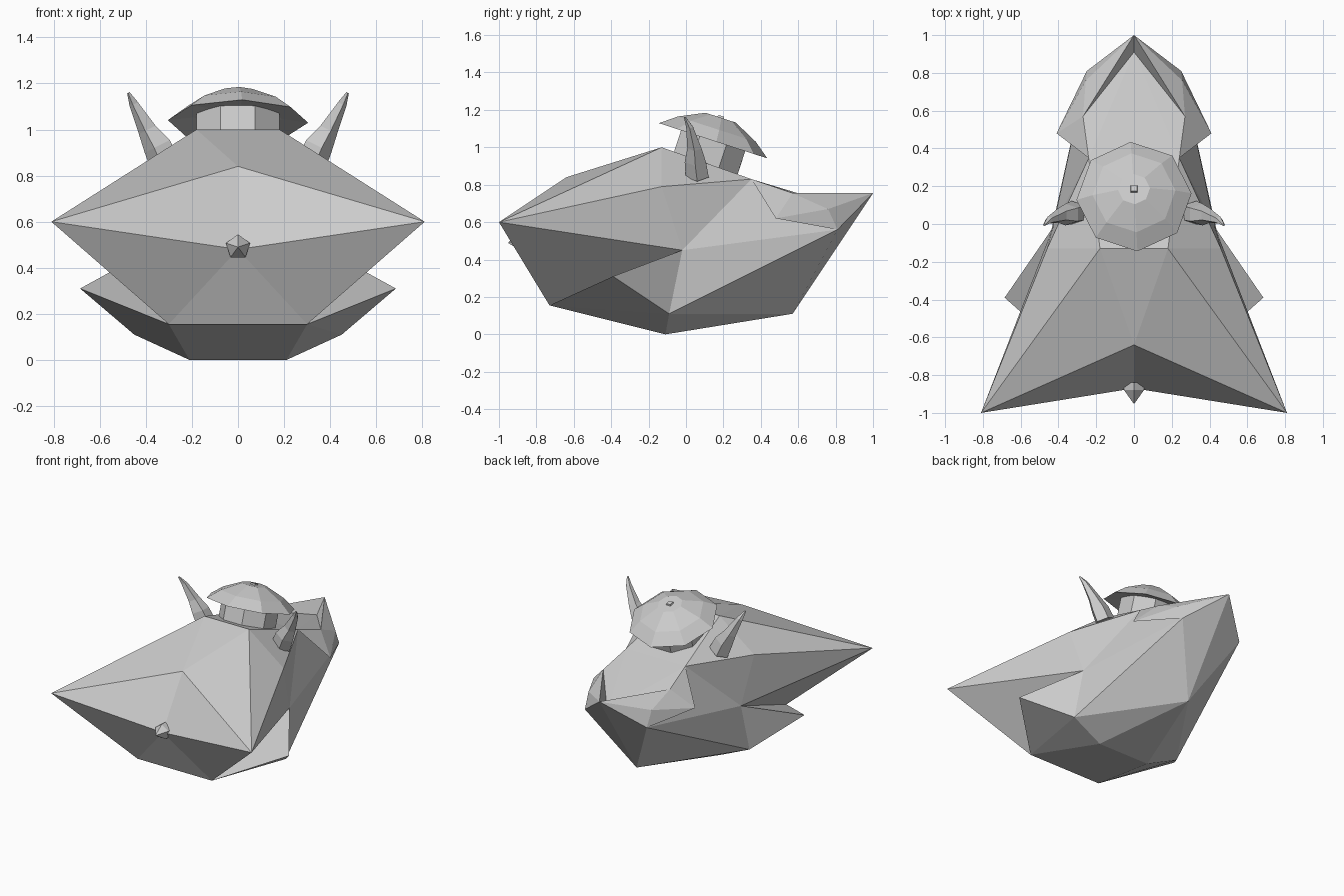
import bpy, bmesh, math
from mathutils import Vector, Matrix

if "Cube" in bpy.data.objects:
    bpy.data.objects.remove(bpy.data.objects["Cube"])

grey = bpy.data.materials.new("light grey")
grey.diffuse_color = (0.6, 0.6, 0.6, 1)
grey.use_nodes = True
grey.node_tree.nodes["Principled BSDF"].inputs["Base Color"].default_value = grey.diffuse_color


def finish(name, bm):
    bmesh.ops.recalc_face_normals(bm, faces=bm.faces)
    me = bpy.data.meshes.new(name)
    bm.to_mesh(me)
    bm.free()
    me.materials.append(grey)
    ob = bpy.data.objects.new(name, me)
    bpy.context.collection.objects.link(ob)
    return ob


def loft(name, rings, matrix=Matrix()):
    """Closed skin through a list of equal-length point rings."""
    bm = bmesh.new()
    vs = [[bm.verts.new(matrix @ Vector(p)) for p in r] for r in rings]
    n = len(vs[0])
    for a, b in zip(vs, vs[1:]):
        for i in range(n):
            bm.faces.new((a[i], a[(i + 1) % n], b[(i + 1) % n], b[i]))
    bm.faces.new(vs[0][::-1])
    bm.faces.new(vs[-1])
    return finish(name, bm)


def circle(r, z, n=8, c=(0, 0), turn=0.0):
    return [(c[0] + r * math.cos(math.tau * i / n + turn),
             c[1] + r * math.sin(math.tau * i / n + turn), z) for i in range(n)]


# Faceted body: right-hand corners; a lower-case letter is the mirrored corner
corners = {
    "A": (.81, -1, .60), "B": (0, -.64, .84), "C": (0, -.87, .48),
    "D": (.18, -.13, 1.0), "E": (.30, -.73, .155), "F": (.21, -.11, 0),
    "G": (.685, -.39, .31), "H": (.45, -.09, .11), "P": (.46, -.13, .79),
    "Q": (.43, -.02, .45), "R": (0, .57, .11), "S": (.25, .81, .56),
    "T": (.41, .48, .62), "U": (.24, .35, .83), "V": (.27, .57, .755),
    "W": (0, 1, .755), "X": (.255, .76, .67), "K": (0, .91, .66),
}
side = ("ABD ADP APQ AQE EQG GQH EGH EHF FHR HQS HSR RSW WSX WXV VXT XST "
        "UVT UTS PDU PUQ QUS ABC ACE VWK UVK").split()
middle = "BDd CEe EFfe FfR DUud UKu".split()
bm = bmesh.new()
v = {}
for k, (x, y, z) in corners.items():
    v[k] = bm.verts.new((x, y, z))
    v[k.lower()] = bm.verts.new((-x, y, z)) if x else v[k]
for f in side + [s.lower() for s in side] + middle:
    bm.faces.new([v[c] for c in f])
finish("body", bm)

# Hat and neck, tipped towards the back
tip = Matrix.Translation((0, .145, 1.035)) @ Matrix.Rotation(math.radians(-18), 4, 'X')
loft("hat", [circle(.19, .015, turn=.06), circle(.305, 0, turn=.06),
             circle(.22, .065, turn=.06), circle(.085, .13, turn=.06)], tip)
loft("neck", [circle(.195, -.17, turn=.39), circle(.195, .03, turn=.39)], tip)
loft("hat_button", [circle(.03, .12, 4, turn=math.pi / 4),
                    circle(.022, .14, 4, turn=math.pi / 4)], tip)

# Pair of curved, tapering horns
for name, s in (("horn_right", 1), ("horn_left", -1)):
    rings = []
    for x, y, z, r in ((.31, .06, .85, .065), (.345, .05, .93, .06),
                       (.39, .045, 1.0, .04), (.45, .02, 1.11, .02),
                       (.475, -.005, 1.16, .006)):
        rings.append([(s * px, py, pz + (x - px) * .5)
                      for px, py, pz in circle(r, z, 5, (x, y))])
    loft(name, rings)

# Small five-sided nose
point = Matrix.Translation((0, -.84, .49)) @ Matrix.Rotation(math.pi / 2, 4, 'X')
loft("nose", [circle(.055, 0, 5, turn=math.pi / 2), circle(.055, .04, 5, turn=math.pi / 2),
              circle(.003, .11, 5, turn=math.pi / 2)], point)
